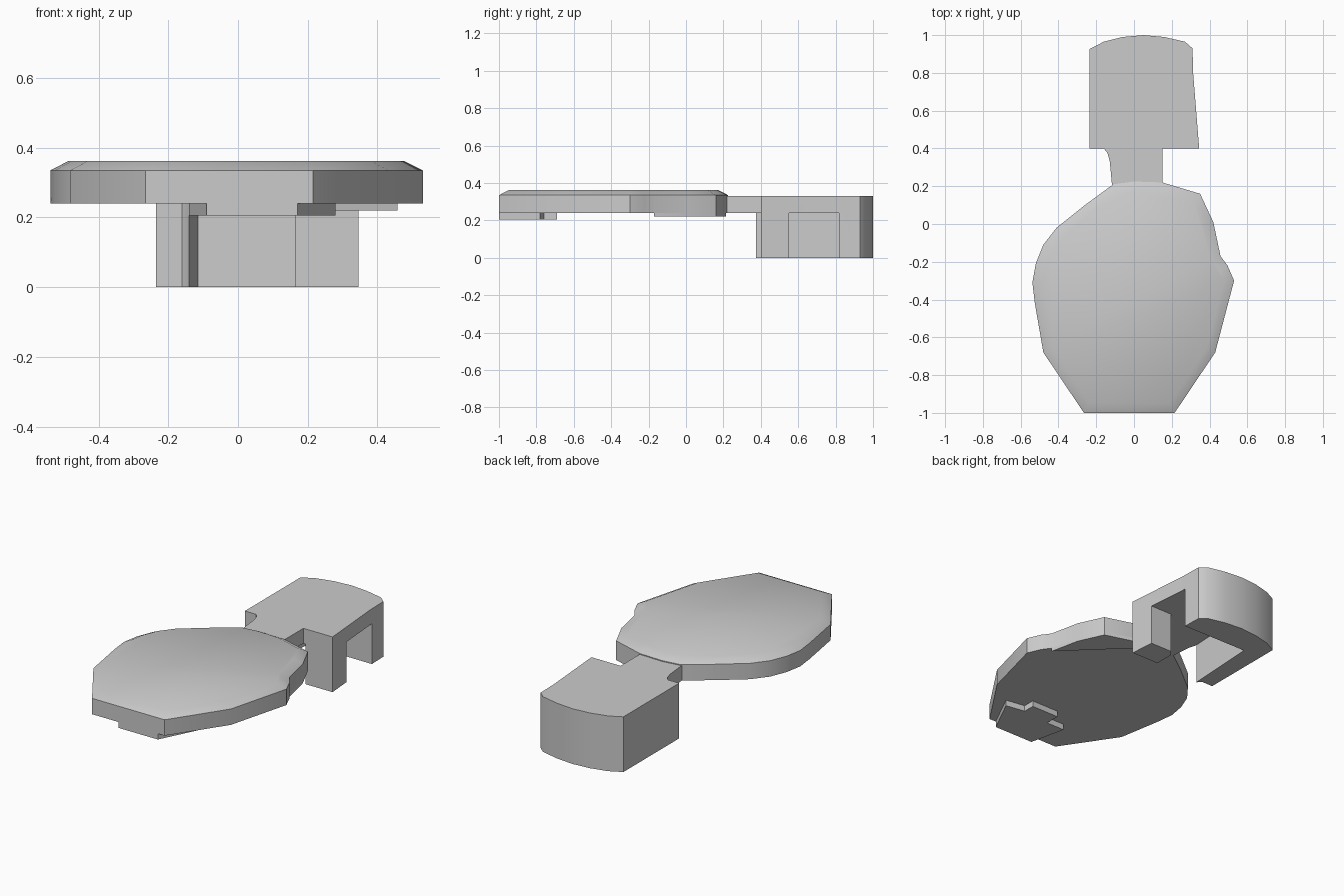
import bpy, bmesh
from mathutils import Vector

if "Cube" in bpy.data.objects:
    bpy.data.objects.remove(bpy.data.objects["Cube"])


def prism(name, outline, z0, z1, bevel_in=0.0, bevel_up=0.0):
    """Extrude a counter-clockwise plan outline, optionally sloping the top rim."""
    bm = bmesh.new()
    base = bm.faces.new([bm.verts.new((x, y, z0)) for x, y in outline])
    ext = bmesh.ops.extrude_face_region(bm, geom=[base], use_keep_orig=True)
    new = ext["geom"]
    bmesh.ops.translate(bm, vec=Vector((0, 0, z1 - z0)),
                        verts=[g for g in new if isinstance(g, bmesh.types.BMVert)])
    bmesh.ops.recalc_face_normals(bm, faces=bm.faces[:])
    if bevel_in:
        top = max(bm.faces, key=lambda f: f.calc_center_median().z)
        bmesh.ops.inset_region(bm, faces=[top], thickness=bevel_in,
                               use_even_offset=True)
        for v in top.verts:
            v.co.z = z1 + bevel_up
    mesh = bpy.data.meshes.new(name)
    bm.to_mesh(mesh)
    bm.free()
    obj = bpy.data.objects.new(name, mesh)
    bpy.context.collection.objects.link(obj)
    return obj


def smooth(obj, angle=0.5):
    bpy.ops.object.select_all(action='DESELECT')
    obj.select_set(True)
    bpy.context.view_layer.objects.active = obj
    bpy.ops.object.shade_smooth_by_angle(angle=angle)


# Main oval plate with a sloped top rim
plate = prism("plate", [
    (-0.265, -1), (0.215, -1), (0.43, -0.68), (0.53, -0.30), (0.495, -0.22),
    (0.458, -0.17), (0.42, 0.01), (0.35, 0.16), (0.15, 0.22), (0.0, 0.225),
    (-0.11, 0.21), (-0.26, 0.10), (-0.41, -0.02), (-0.48, -0.11),
    (-0.52, -0.21), (-0.538, -0.31), (-0.525, -0.42), (-0.48, -0.68)],
    0.24, 0.335, 0.052, 0.027)

# Thin step under the back right rim
rim_step = prism("rim_step", [
    (0.458, -0.17), (0.42, 0.01), (0.35, 0.16), (0.17, 0.214), (0.13, 0.15)],
    0.22, 0.24)

# Stepped tab under the front edge
front_tab = prism("front_tab", [
    (-0.09, -1), (0.17, -1), (0.28, -0.78), (0.16, -0.76), (0.16, -0.69),
    (-0.02, -0.69), (-0.02, -0.78), (-0.14, -0.78)], 0.205, 0.24)

# Block with its neck, arched at the back
clip = prism("clip_block", [
    (-0.115, 0.19), (0.152, 0.19), (0.152, 0.4), (0.345, 0.4), (0.313, 0.8),
    (0.31, 0.93), (0.27, 0.965), (0.16, 0.99), (0.05, 1), (-0.06, 0.99),
    (-0.16, 0.965), (-0.235, 0.927), (-0.235, 0.4), (-0.16, 0.4),
    (-0.14, 0.375), (-0.128, 0.33)], 0.0, 0.33)

# Hollow under the block, open at the front and the right
cutter = prism("hollow_cutter", [
    (-0.3, 0.1), (0.165, 0.1), (0.165, 0.52), (0.19, 0.55), (0.6, 0.55),
    (0.6, 0.815), (-0.115, 0.82), (-0.14, 0.374), (-0.3, 0.374)], -0.1, 0.24)
cutter.hide_render = True
mod = clip.modifiers.new("hollow", 'BOOLEAN')
mod.operation = 'DIFFERENCE'
mod.solver = 'EXACT'
mod.object = cutter
bpy.context.view_layer.objects.active = clip
clip.select_set(True)
bpy.ops.object.modifier_apply(modifier=mod.name)
bpy.data.objects.remove(cutter)

for part in (plate, rim_step, front_tab, clip):
    smooth(part)
